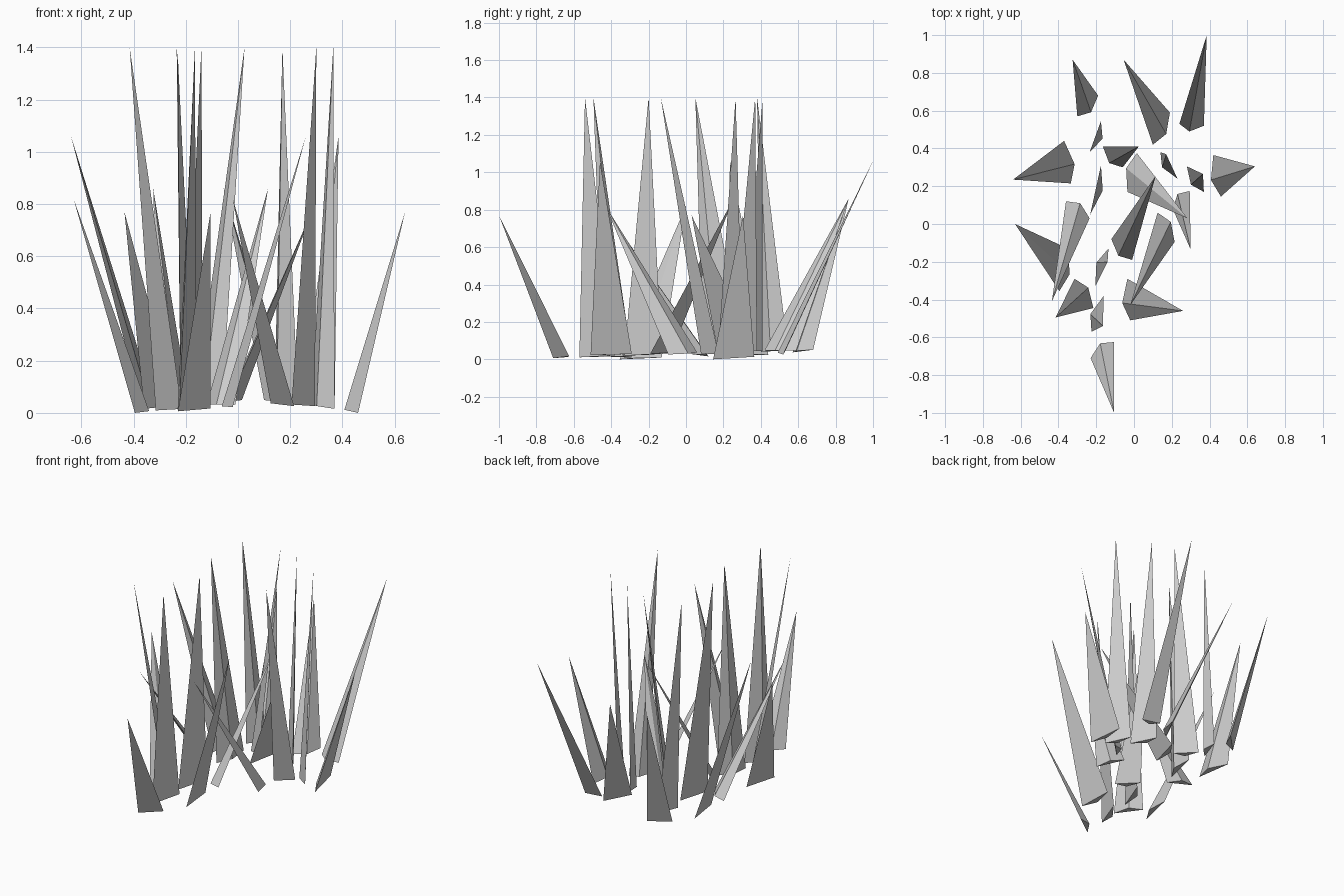
import bpy, bmesh
from mathutils import Vector

# Blades grouped by height: (tip x, tip y, base edge start x, y, base edge end x, y)
CLUMP = {
    1.40: [(-.235, .38, -.22, .40, -.175, .545), (.025, .41, -.06, .30, -.165, .41),
           (.17, .37, .14, .38, .23, .24), (.365, .265, .37, .17, .28, .305),
           (.30, -.135, .295, .175, .205, .08), (-.415, -.495, -.315, -.29, -.215, -.445),
           (-.232, .05, -.22, .09, -.175, .31), (-.14, -.20, -.135, -.13, -.205, -.33),
           (-.165, -.54, -.225, -.57, -.16, -.38)],
    1.06: [(.385, 1.0, .24, .53, .37, .52), (.26, -.46, -.02, -.51, -.035, -.29),
           (-.64, .235, -.335, .215, -.37, .44)],
    0.86: [(-.325, .87, -.30, .57, -.19, .68), (-.055, .87, .10, .42, .19, .59),
           (.115, .255, -.01, -.19, -.12, -.08)],
    0.82: [(-.02, -.43, .125, .06, .215, -.095), (-.63, 0, -.395, -.355, -.35, -.13)],
    0.77: [(.64, .305, .46, .145, .42, .365), (.283, .03, .015, .375, -.035, .17),
           (-.435, -.41, -.36, .12, -.235, .03), (-.105, -1.0, -.105, -.625, -.23, -.71)],
}


def on_ground(p):
    # Gently domed ground under the clump
    return (p.x, p.y, max(0, .038 + .03 * p.y - .2 * p.x ** 2))


def blade(name, tx, ty, height, ax, ay, cx, cy):
    # Three-sided spike; its keel corner sits on the side away from the tip
    a, c, tip = Vector((ax, ay)), Vector((cx, cy)), Vector((tx, ty))
    d = c - a
    side = Vector((-d.y, d.x)).normalized()
    if side.dot(tip - a) > 0:
        side.negate()
    keel = a + d * .43 + side * .036
    bm = bmesh.new()
    base = [bm.verts.new(on_ground(p)) for p in (a, keel, c)]
    top = bm.verts.new((tx, ty, height))
    bm.faces.new(base)
    for i in range(3):
        bm.faces.new((base[i], base[(i + 1) % 3], top))
    bmesh.ops.recalc_face_normals(bm, faces=bm.faces[:])
    mesh = bpy.data.meshes.new(name)
    bm.to_mesh(mesh)
    bm.free()
    bpy.context.collection.objects.link(bpy.data.objects.new(name, mesh))


# Grass clump
count = 0
for height, blades in CLUMP.items():
    for tx, ty, ax, ay, cx, cy in blades:
        count += 1
        blade(f"grass_blade_{count:02d}", tx, ty, height, ax, ay, cx, cy)
